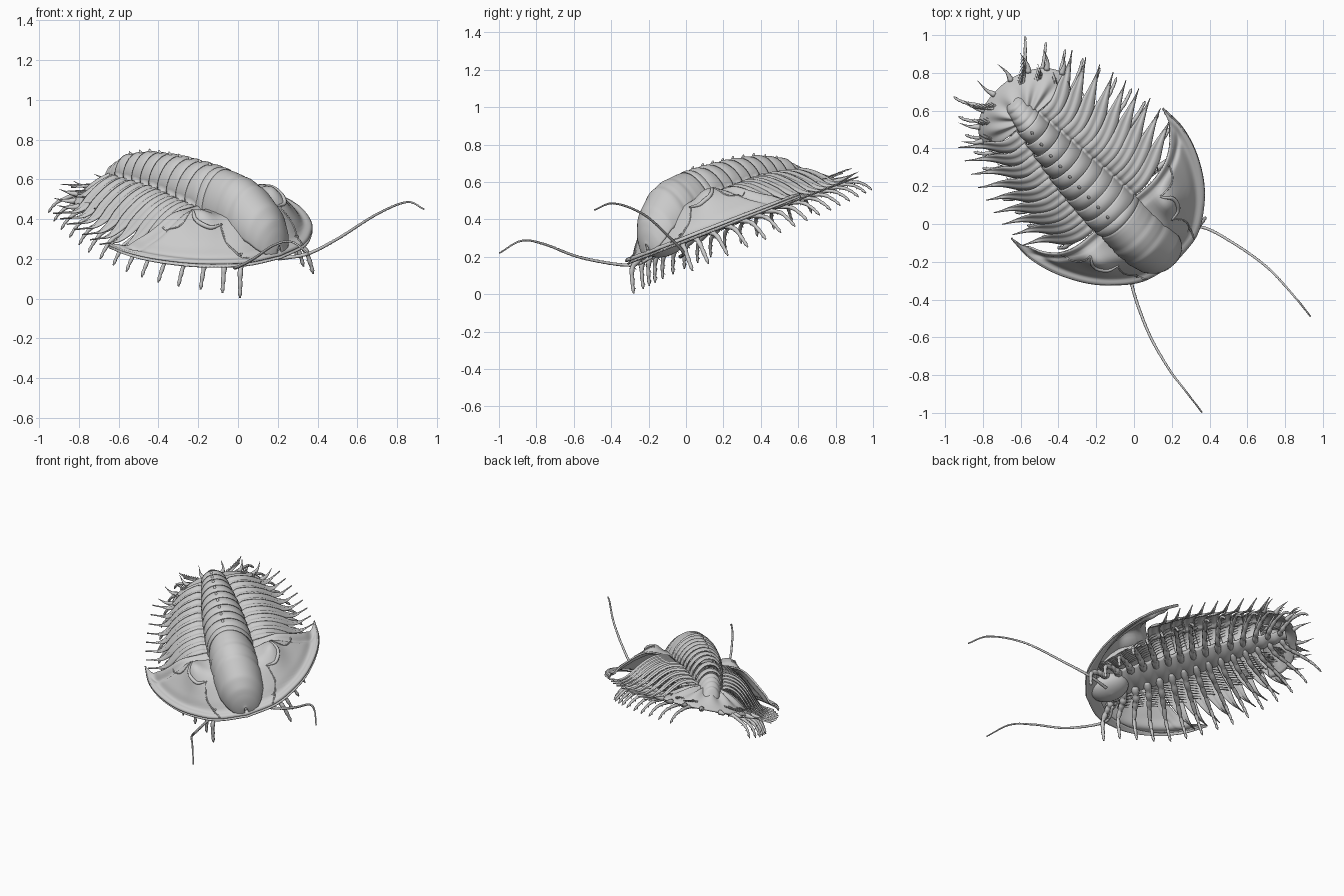
import bpy, math
from mathutils import Vector, Matrix

if "Cube" in bpy.data.objects:
    bpy.data.objects.remove(bpy.data.objects["Cube"])

# Local frame: x sideways, -y forward, z up from the shell margin; M tilts it into the swimming pose
M = Matrix.Translation((.012, .008, .28)) @ Matrix.Rotation(math.radians(21), 4, 'X') @ Matrix.Rotation(math.radians(42.5), 4, 'Z')

def table(pts, x):
    if x <= pts[0][0]: return pts[0][1]
    for (a, p), (b, q) in zip(pts, pts[1:]):
        if x <= b: return p + (q - p) * (x - a) / (b - a)
    return pts[-1][1]

def spline(pts, n):
    p = [Vector(q) for q in pts]
    p = [2 * p[0] - p[1]] + p + [2 * p[-1] - p[-2]]
    out, m = [], len(pts) - 1
    for k in range(n + 1):
        t = k / n * m
        i = min(int(t), m - 1)
        t -= i
        a, b, c, d = p[i:i + 4]
        out.append(.5 * (2*b + (c - a)*t + (2*a - 5*b + 4*c - d)*t*t + (3*b - a - 3*c + d)*t**3))
    return out

def make(name, verts, faces, thick=0, world=False):
    me = bpy.data.meshes.new(name)
    me.from_pydata([tuple(v) for v in verts], [], faces)
    me.shade_smooth()
    ob = bpy.data.objects.new(name, me)
    bpy.context.collection.objects.link(ob)
    if not world: ob.matrix_world = M
    if thick:
        s = ob.modifiers.new("shell", 'SOLIDIFY')
        s.thickness, s.offset = thick, -1
    return ob

def sheet(name, rows, thick=.008):
    n = len(rows[0])
    f = [((r+1)*n + c, (r+1)*n + c + 1, r*n + c + 1, r*n + c) for r in range(len(rows) - 1) for c in range(n - 1)]
    return make(name, [v for r in rows for v in r], f, thick)

def tube(path, rad, sides, verts, faces):
    base, n = len(verts), len(path)
    for i, p in enumerate(path):
        d = (path[min(i+1, n-1)] - path[max(i-1, 0)]).normalized()
        a = d.cross(Vector((.13, .95, .28))).normalized()
        b = d.cross(a)
        r = rad(i / (n - 1))
        verts += [p + (a*math.cos(2*math.pi*k/sides) + b*math.sin(2*math.pi*k/sides)) * r for k in range(sides)]
    for i in range(n - 1):
        for k in range(sides):
            q, k2 = base + i*sides, (k + 1) % sides
            faces.append((q + k, q + k2, q + sides + k2, q + sides + k))
    faces.append(tuple(range(base + sides - 1, base - 1, -1)))
    faces.append(tuple(range(base + (n-1)*sides, base + n*sides)))

RIDGE = [(-.29, .07), (-.275, .13), (-.25, .19), (-.2, .25), (-.09, .325), (0, .35), (.15, .358), (.3, .35),
         (.47, .335), (.67, .30), (.8, .25), (.9, .195), (.96, .145), (.985, .08)]
LOBE = [(.15, .148), (.4, .132), (.6, .108), (.8, .08), (.95, .055), (.985, .03)]
EDGE = [(.15, .19), (.5, .19), (.8, .15), (1, .09)]
MARGIN = [(.2, .41), (.4, .41), (.6, .36), (.8, .29), (.9, .26)]

# Head shield: cheeks between a front and a rear outline that meet in the genal spines
front = spline([(0, -.305, 0), (.19, -.268, 0), (.33, -.172, 0), (.43, -.06, 0), (.51, .09, 0), (.55, .24, 0), (.548, .385, 0)], 48)
rear = spline([(0, .17, 0), (.2, .165, 0), (.35, .18, 0), (.42, .205, 0), (.475, .25, 0), (.52, .315, 0), (.546, .387, 0)], 48)
sm = lambda t: (lambda u: u*u*(3 - 2*u))(max(0, min(1, t)))

def cheek(p):
    p = Vector((p.x, p.y, 0))
    d = min((p - q).length for q in front)
    h = .012 + .18 * sm((d + .03) / .27)
    h += .009 * math.exp(-((d - .015) / .014)**2) - .012 * math.exp(-((d - .05) / .018)**2)
    h += .045 * math.exp(-((p.x - .25) / .06)**2 - ((p.y - .02) / .09)**2)      # eye swelling
    dr = min((p - q).length for q in rear)
    h -= .022 * math.exp(-((dr - .04) / .015)**2) * sm(d / .1)
    return h

def mirrored(cols):
    return [[Vector((-q.x, q.y, q.z)) for q in c] for c in cols[:0:-1]] + cols

cols = []
for f, r in zip(front, rear):
    c = [f.lerp(r, v / 28) for v in range(29)]
    for q in c: q.z = cheek(q)
    cols.append(c)
sheet("head_shield", mirrored(cols), .01)
sheet("head_doublure", mirrored([[f.lerp(r, .16 * v / 4) + Vector((0, 0, .006 + .003*v)) for v in range(5)]
                                 for f, r in zip(front, rear)]), .006)

# Raised lobes: arched loft along the midline
def arch(name, ys, width, top, base):
    rows = []
    for y in ys:
        w, t, b = width(y), top(y), base(y)
        rows.append([Vector((w * math.cos(a), y, b + (t - b) * abs(math.sin(a))**1.1))
                     for a in [math.pi * k / 32 for k in range(33)]])
    return sheet(name, rows, .006)

GLAB = [(-.292, .012), (-.285, .05), (-.27, .08), (-.24, .11), (-.19, .137), (-.1, .152), (0, .152), (.13, .145)]
gl = [-.292 + .427 * (k / 44)**1.3 for k in range(45)]
furrow = lambda y: sum(math.exp(-((y - c) / .012)**2) for c in (-.06, .03, .128))
arch("glabella", gl, lambda y: table(GLAB, y) - .004 * furrow(y), lambda y: table(RIDGE, y) - .002 * furrow(y),
     lambda y: table([(-.29, .02), (-.2, .09), (0, .16)], y))
ring = lambda y, c, l: math.sqrt(max(0, 1 - ((y - c) / l)**2))
arch("occipital_ring", [.128 + .062 * k / 8 for k in range(9)], lambda y: .13 + .02 * ring(y, .159, .033),
     lambda y: .335 + .024 * ring(y, .159, .033), lambda y: .16)

# Eyes and facial sutures
V, F = [], []
for s in (1, -1):
    def ground(x, y, dz=.002): return Vector((s*x, y, cheek(Vector((x, y, 0))) + dz))
    eye = spline([(.19, -.07, 0), (.255, -.05, 0), (.285, .02, 0), (.25, .085, 0)], 16)
    tube([ground(p.x, p.y) for p in eye], lambda t: .004 + .008 * math.sin(math.pi * t), 8, V, F)
    for line in ([(.2, -.07, 0), (.22, -.14, 0), (.2, -.2, 0), (.17, -.27, 0)], [(.25, .085, 0), (.32, .08, 0), (.36, .11, 0), (.38, .165, 0)]):
        tube([ground(p.x, p.y, 0) for p in spline(line, 14)], lambda t: .0045, 5, V, F)
make("eyes_and_sutures", V, F)

# Thorax: nine overlapping segments, each an axial ring, two pleurae and swept spines
N, STEP = 9, .074
nodes_v, nodes_f = [], []
for i in range(N):
    yc = .215 + STEP * i
    xm, w, edge, top = table(MARGIN, yc), table(LOBE, yc), table(EDGE, yc), table(RIDGE, yc) - .012
    xt, sweep = xm + .12, .095 + .006 * i
    xs = [w * math.sin(math.pi / 2 * k / 12) for k in range(12)] + [w + (xt - w) * k / 32 for k in range(33)]
    cols = []
    for x in xs:
        k = max(0, (x - .5 * xm) / (xt - .5 * xm))
        q = min(1, max(0, (x - .86 * xm) / (xt - .86 * xm)))
        half = .042 * (1 - q)**1.5 + .002
        col = []
        for r in range(9):
            v = r / 4 - 1
            if x < w:
                h = edge + (top - edge) * (1 - (x / w)**2)**.57
                h += .014 * math.cos(v * math.pi / 2) + .003 * v
            else:
                t = (x - w) / (xm - w)
                h = edge * (.5 + .5 * math.cos(math.pi * min(1, (t / 1.22)**1.5)))
                h += (.015 * (1 - v*v) - .013 * math.exp(-((v - .1 - .4*(t - .5)) / .28)**2)) * (1 - q)
                h -= .012 * math.exp(-((x - w) / .015)**2)
            col.append(Vector((x, yc + sweep * k**1.6 + v * half, h)))
        cols.append(col)
    sheet("thorax_segment_%02d" % (i + 1), mirrored(cols), .007)
    tube([Vector((0, yc + .004 + .006*j, top + .004 + .007*j)) for j in range(4)], lambda t: .010 * (1 - t)**.6 + .001, 8, nodes_v, nodes_f)
make("axial_nodes", nodes_v, nodes_f)

# Tail shield with ribs, axis and marginal spines
rows = []
for k in range(19):
    r = k / 18
    row = []
    for j in range(81):
        a = math.radians(97 - 194 * j / 80)
        rib = .010 * math.cos(a * 11) * math.sin(math.pi * min(1, r * 1.1))
        row.append(Vector((.295 * r * math.sin(a), .86 + .2 * r * math.cos(a),
                           .015 + .125 * (1 - r**1.8) + rib + .006 * math.exp(-((r - .97) / .03)**2))))
    rows.append(row)
sheet("tail_shield", rows, .008)
arch("tail_axis", [.84 + .15 * (k / 40) for k in range(41)],
     lambda y: table(LOBE, y) * 1.05, lambda y: table(RIDGE, y) + .008 * abs(math.sin((y - .84) * math.pi / .034)) - .006,
     lambda y: table([(.84, .12), (.99, .06)], y))
V, F = [], []
for a in (12, 34, 57, 80):
    for s in (1, -1):
        a1 = math.radians(a)
        b = Vector((s * .286 * math.sin(a1), .86 + .19 * math.cos(a1), .016))
        d = Vector((s * math.sin(a1) * .8, math.cos(a1) * .6 + .45, 0)).normalized()
        tube(spline([b, b + d*.05 + Vector((s*.006, 0, 0)), b + d*.11 + Vector((-s*.006, .012, .006))], 8),
             lambda t: .017 * (1 - t)**1.3 + .001, 7, V, F)
make("tail_spines", V, F)

# Underside: belly membrane and hypostome
sheet("belly", [[Vector((-w * table([(-.1, .11), (.4, .11), (1, .035)], y), y, .055 - .02 * (1 - w*w) + .006 * math.cos(y * 78)))
                 for w in [k / 6 - 1 for k in range(13)]] for y in [-.1 + 1.1 * k / 100 for k in range(101)]], .01)
V, F = [], []
for i in range(11):
    ph = math.pi * i / 10 - math.pi / 2
    for k in range(24):
        a = 2 * math.pi * k / 24
        V.append(Vector((.105 * math.cos(ph) * math.cos(a), -.15 + .125 * math.cos(ph) * math.sin(a), .03 + .065 * math.sin(ph))))
        if i: F.append(((i-1)*24 + k, (i-1)*24 + (k+1) % 24, i*24 + (k+1) % 24, i*24 + k))
make("hypostome", V, F)

# Fifteen pairs of jointed walking legs with bristles, and feathery gill branches
LEGTIP = [(-.27, .25), (-.19, .265), (-.09, .32), (.1, .43), (.3, .47), (.6, .46), (.85, .39), (1, .34), (1.16, .25)]
LV, LF, GV, GF = [], [], [], []
for i in range(15):
    u = i / 14
    y0, y1 = -.15 + 1.11 * u, -.27 + 1.42 * u
    xt, zt = table(LEGTIP, y1), -.155 + .06 * u
    x0, sc = .1 - .06 * u, 1 - .35 * u
    for s in (1, -1):
        p = lambda t, z: Vector((s * (x0 + (xt - x0) * t), y0 + (y1 - y0) * max(0, t)**1.3, z))
        path = spline([p(-.1, .045), p(.2, .02), p(.5, .01), p(.8, -.025), p(.93, zt * .62), p(1, zt)], 35)
        tube(path, lambda t: sc * (.018 * (1 - t)**1.5 + .0095) * (.82 + .25 * abs(math.sin(t * 7 * math.pi))) * (1 if t < .96 else .6), 7, LV, LF)
        for j in (5, 10, 15, 20, 25, 30):
            b = path[j]
            tube([b, b + Vector((-s*.008, .006, -.024)) * sc], lambda t: .004 * (1 - t) + .0008, 4, LV, LF)
        for j in range(9):
            b = p(.12 + .06 * j, .05)
            tube([b, b + Vector((s*.018, .03, .006)), b + Vector((s*.03, .062, .0))], lambda t: .0045 * (1 - t*.6), 4, GV, GF)
        tube([p(.05, .045), p(.35, .052), p(.64, .045)], lambda t: .011 * (1 - .6*t), 6, GV, GF)
make("walking_legs", LV, LF)
make("gill_branches", GV, GF)

# Antennae, placed in world space
for name, pts in (("antenna_left", [(.2, -.03, .2), (.35, -.015, .225), (.5, -.085, .3), (.7, -.225, .425), (.85, -.385, .485), (.935, -.49, .45)]),
                  ("antenna_right", [(.02, -.18, .2), (-.015, -.3, .155), (.07, -.56, .195), (.18, -.76, .268), (.27, -.88, .285), (.36, -.997, .22)])):
    V, F = [], []
    tube(spline(pts, 90), lambda t: (.0105 - .006 * t) * (.93 + .07 * math.cos(t * 90 * math.pi)), 8, V, F)
    make(name, V, F, world=True)
